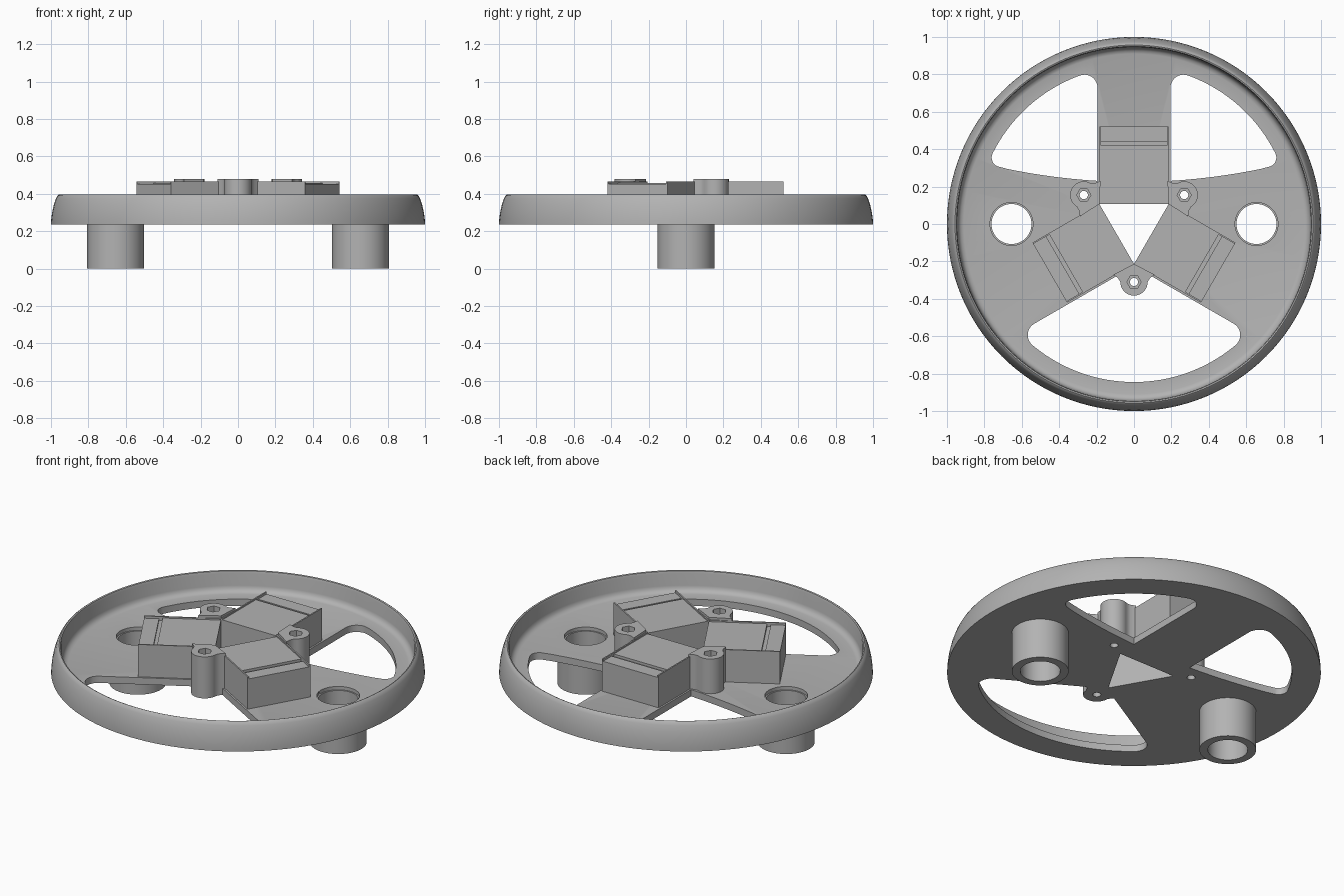
import bpy, bmesh
from math import sin, cos, pi, sqrt, atan2, radians
from mathutils import Matrix

if "Cube" in bpy.data.objects:
    bpy.data.objects.remove(bpy.data.objects["Cube"])

grey = bpy.data.materials.new("mid grey")
grey.use_nodes = True
grey.diffuse_color = (0.45, 0.45, 0.45, 1)
grey.node_tree.nodes["Principled BSDF"].inputs["Base Color"].default_value = (0.45, 0.45, 0.45, 1)


def finish(name, bm):
    bmesh.ops.remove_doubles(bm, verts=bm.verts, dist=0.0002)
    bmesh.ops.recalc_face_normals(bm, faces=bm.faces)
    mesh = bpy.data.meshes.new(name)
    bm.to_mesh(mesh)
    bm.free()
    mesh.materials.append(grey)
    obj = bpy.data.objects.new(name, mesh)
    bpy.context.collection.objects.link(obj)
    return obj


def prism(name, points, low, high):
    bm = bmesh.new()
    face = bm.faces.new([bm.verts.new((x, y, low)) for x, y in points])
    top = bmesh.ops.extrude_face_region(bm, geom=[face])["geom"]
    bmesh.ops.translate(bm, vec=(0, 0, high - low),
                        verts=[v for v in top if isinstance(v, bmesh.types.BMVert)])
    return finish(name, bm)


def lathe(name, profile, steps, closed=False):
    bm = bmesh.new()
    verts = [bm.verts.new((r, 0, z)) for r, z in profile]
    edges = [bm.edges.new(pair) for pair in zip(verts, verts[1:])]
    if closed:
        edges.append(bm.edges.new((verts[-1], verts[0])))
    bmesh.ops.spin(bm, geom=verts + edges, cent=(0, 0, 0), axis=(0, 0, 1),
                   angle=2 * pi, steps=steps, use_merge=True)
    return finish(name, bm)


def arc(cx, cy, r, start, end, n):
    return [(cx + r * cos(start + (end - start) * i / n),
             cy + r * sin(start + (end - start) * i / n)) for i in range(n + 1)]


def turn(points, angle):
    return [(x * cos(angle) - y * sin(angle), x * sin(angle) + y * cos(angle)) for x, y in points]


def mirror(points):
    return [(-x, y) for x, y in reversed(points)]


def cut(obj, cutters):
    for cutter in cutters:
        mod = obj.modifiers.new("cut", "BOOLEAN")
        mod.operation = "DIFFERENCE"
        mod.solver = "EXACT"
        mod.object = cutter
        cutter.hide_render = True
        cutter.hide_set(True)


def smooth(obj):
    bpy.ops.object.select_all(action="DESELECT")
    obj.select_set(True)
    bpy.context.view_layer.objects.active = obj
    for mod in list(obj.modifiers):
        bpy.ops.object.modifier_apply(modifier=mod.name)
    bpy.ops.object.shade_smooth_by_angle(angle=radians(30))


BOTTOM, FLOOR = 0.235, 0.275
THIRD = 2 * pi / 3
cutters = []

# Dish with a rounded rim
dish = lathe("dish", [(0, BOTTOM), (1, BOTTOM), (0.999, 0.26), (0.994, 0.3), (0.985, 0.34),
                      (0.973, 0.375), (0.965, 0.39), (0.957, 0.396), (0.95, 0.393),
                      (0.946, 0.38), (0.943, 0.31), (0.938, 0.293), (0.926, 0.28),
                      (0.91, FLOOR), (0, FLOOR)], 128)

# Window outlines between the arms
outer, side, fillet = 0.845, 0.195, 0.07
cx = side + fillet
cy = sqrt((outer - fillet) ** 2 - cx ** 2)
corner_angle = atan2(cy, cx)
arm_corner = arc(cx, cy, fillet, corner_angle, pi, 10)

low_x, low_y, low_r = 0.711, 0.355, 0.05
low_angle = atan2(low_y, low_x)
sweep = [(x, 0.225 + x * x / 6.6) for x in (side + i * (0.721 - side) / 12 for i in range(12))]
upper = (sweep + arc(low_x, low_y, low_r, radians(-78), low_angle, 10)
         + arc(0, 0, outer, low_angle, corner_angle, 24)[1:-1] + arm_corner)

right_corner = turn(arm_corner, -THIRD)
end = corner_angle - THIRD
lower = ([(0, -side / sin(pi / 3))] + mirror(right_corner)
         + arc(0, 0, outer, -pi - end, end, 40)[1:-1] + right_corner)

for name, outline in (("left_window_cutter", upper), ("right_window_cutter", mirror(upper)),
                      ("front_window_cutter", lower)):
    cutters.append(prism(name, outline, 0.1, 0.6))

# Tube holes and triangular centre opening
for s in (-1, 1):
    cutters.append(prism("tube_hole_cutter", arc(s * 0.655, 0, 0.115, 0, 2 * pi, 48)[:-1], 0.1, 0.6))
cutters.append(prism("centre_cutter", arc(0, 0, 0.214, -pi / 2, 1.5 * pi, 3)[:-1], 0.1, 0.6))

# Screw lugs with hexagonal sockets
lugs = []
lug_outline = [(0.11, -0.27), (0, -0.214), (-0.11, -0.27), (-0.085, -0.29)] \
    + arc(0, -0.31, 0.073, pi, 2 * pi, 16) + [(0.085, -0.29)]
for i in range(3):
    lug = prism("screw_lug", turn(lug_outline, i * THIRD), BOTTOM, 0.48)
    shaft = prism("screw_cutter", turn(arc(0, -0.31, 0.022, 0, 2 * pi, 20)[:-1], i * THIRD), 0.1, 0.6)
    socket = prism("socket_cutter", turn(arc(0, -0.31, 0.038, 0, 2 * pi, 6)[:-1], i * THIRD), 0.4, 0.6)
    cut(lug, [shaft, socket])
    cutters.append(shaft)
    lugs.append(lug)

cut(dish, cutters)
smooth(dish)
for lug in lugs:
    smooth(lug)

# Hub arms: grooved blocks with thin side lips
block_profile = [(0.107, 0.25), (0.52, 0.25), (0.52, 0.453), (0.44, 0.453), (0.44, 0.443),
                 (0.42, 0.443), (0.42, 0.458), (0.107, 0.458)]
lip_profile = [(0.107, 0.25), (0.52, 0.25), (0.52, 0.466), (0.107, 0.466)]
axes = Matrix(((0, 0, 1, 0), (1, 0, 0, 0), (0, 1, 0, 0), (0, 0, 0, 1)))
for i in range(3):
    place = Matrix.Rotation(i * THIRD, 4, "Z") @ axes
    for name, profile, a, b in (("hub_arm", block_profile, -0.177, 0.177),
                                ("arm_lip", lip_profile, -0.185, -0.177),
                                ("arm_lip", lip_profile, 0.177, 0.185)):
        part = prism(name, profile, a, b)
        part.data.transform(place)

# Hollow tubes underneath
for s, label in ((-1, "right_tube"), (1, "left_tube")):
    tube = lathe(label, [(0.107, 0), (0.152, 0), (0.152, 0.255), (0.107, 0.255)], 64, True)
    tube.location.x = s * 0.655
    smooth(tube)

# Tidy away the cutters once the cuts are applied
for cutter in cutters:
    bpy.data.objects.remove(cutter)
for obj in [o for o in bpy.data.objects if o.name.startswith("socket_cutter")]:
    bpy.data.objects.remove(obj)
